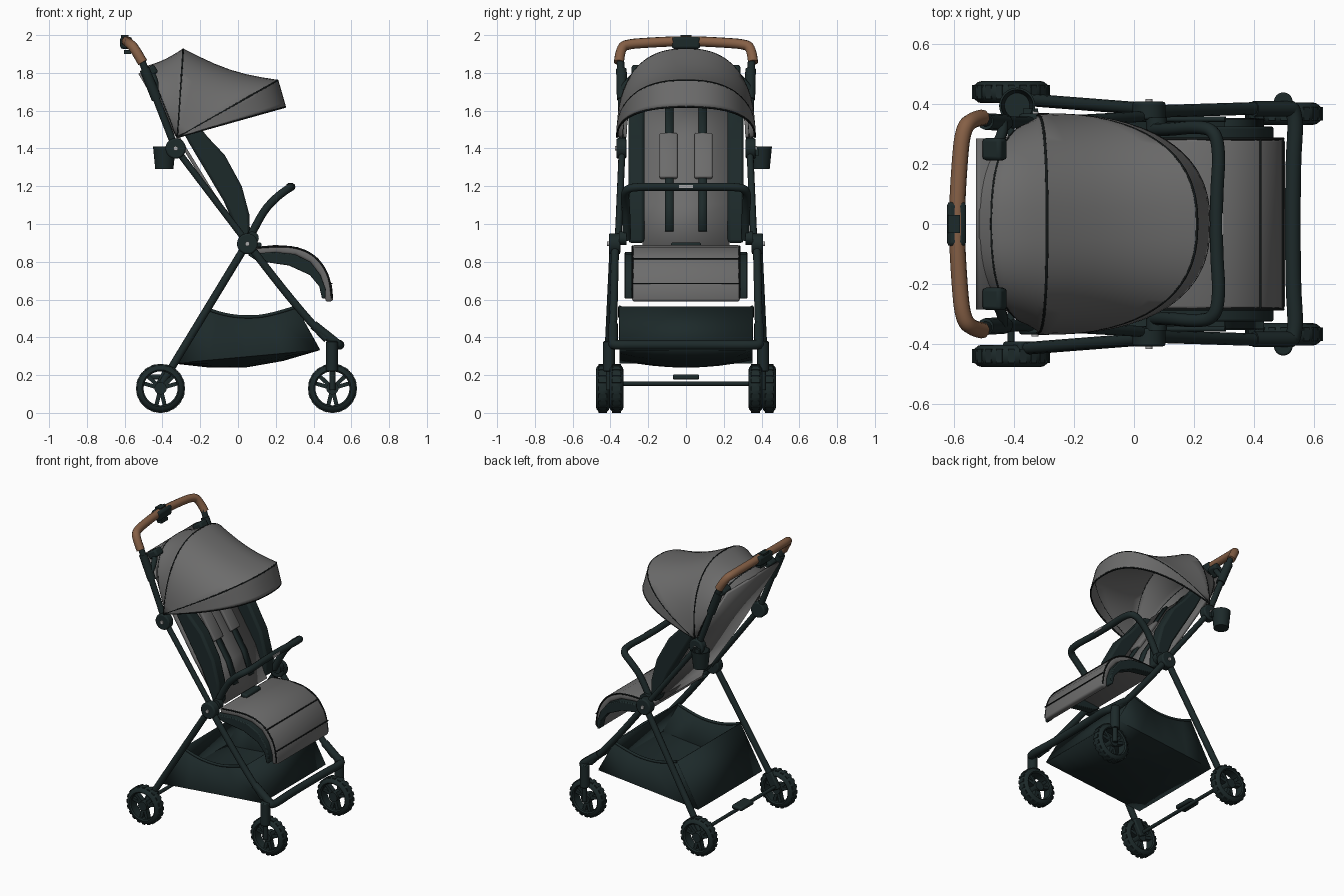
import bpy, bmesh
from math import sin, cos, pi, radians
from mathutils import Vector, Matrix

cube = bpy.data.objects.get("Cube")
if cube:
    bpy.data.objects.remove(cube)


def material(name, rgb):
    m = bpy.data.materials.new(name)
    m.use_nodes = True
    m.diffuse_color = (*rgb, 1)
    m.node_tree.nodes["Principled BSDF"].inputs["Base Color"].default_value = (*rgb, 1)
    return m


DARK = material("dark_frame", (0.012, 0.0225, 0.023))
GREY = material("grey_fabric", (0.15, 0.149, 0.148))
BROWN = material("brown_leather", (0.235, 0.115, 0.06))
BLACK = material("black_piping", (0.006, 0.008, 0.008))
SILVER = material("silver_metal", (0.4, 0.4, 0.4))


def finish(ob, mat, mirror=False, thick=0, bevel=0):
    """Assign the colour, apply modifiers and shade smoothly with sharp edges."""
    ob.data.materials.clear()
    ob.data.materials.append(mat)
    if thick:
        mod = ob.modifiers.new("thickness", "SOLIDIFY")
        mod.thickness, mod.offset = thick, 0
    if bevel:
        mod = ob.modifiers.new("bevel", "BEVEL")
        mod.width, mod.segments = bevel, 2
    if mirror:
        mod = ob.modifiers.new("mirror", "MIRROR")
        mod.use_axis = (False, True, False)
        mod.use_mirror_merge = False
    bpy.ops.object.select_all(action="DESELECT")
    ob.select_set(True)
    bpy.context.view_layer.objects.active = ob
    bpy.ops.object.shade_smooth_by_angle(angle=radians(40))
    return ob


def from_bmesh(name, bm, mat, **kw):
    bmesh.ops.recalc_face_normals(bm, faces=bm.faces)
    me = bpy.data.meshes.new(name)
    bm.to_mesh(me)
    bm.free()
    ob = bpy.data.objects.new(name, me)
    bpy.context.collection.objects.link(ob)
    return finish(ob, mat, **kw)


def tube(name, pts, r, mat=DARK, mirror=False):
    cu = bpy.data.curves.new(name, "CURVE")
    cu.dimensions = "3D"
    cu.bevel_depth, cu.bevel_resolution, cu.use_fill_caps = r, 3, True
    sp = cu.splines.new("NURBS")
    sp.points.add(len(pts) - 1)
    for p, co in zip(sp.points, pts):
        p.co = (*co, 1)
    sp.order_u = min(3, len(pts))
    sp.use_endpoint_u = True
    sp.resolution_u = 6
    ob = bpy.data.objects.new(name, cu)
    bpy.context.collection.objects.link(ob)
    bpy.ops.object.select_all(action="DESELECT")
    ob.select_set(True)
    bpy.context.view_layer.objects.active = ob
    bpy.ops.object.convert(target="MESH")
    return finish(bpy.context.object, mat, mirror)


def both(half):
    """Complete a path that runs to the middle with its mirror image."""
    return half + [(x, -y, z) for x, y, z in reversed(half)]


def loft(name, rows, mat, **kw):
    bm = bmesh.new()
    grid = [[bm.verts.new(p) for p in row] for row in rows]
    for a, b in zip(grid, grid[1:]):
        for i in range(len(a) - 1):
            bm.faces.new((a[i], a[i + 1], b[i + 1], b[i]))
    return from_bmesh(name, bm, mat, **kw)


def ribbon(name, pts, y0, y1, thick, mat, **kw):
    rows = [[(x, y0, z), (x, y1, z)] for x, z in pts]
    return loft(name, rows, mat, thick=thick, **kw)


def slab(name, outline, y0, y1, mat, **kw):
    bm = bmesh.new()
    face = bm.faces.new([bm.verts.new((x, y0, z)) for x, z in outline])
    new = bmesh.ops.extrude_face_region(bm, geom=[face])["geom"]
    bmesh.ops.translate(bm, vec=(0, y1 - y0, 0),
                        verts=[v for v in new if isinstance(v, bmesh.types.BMVert)])
    return from_bmesh(name, bm, mat, **kw)


def box(name, loc, size, mat=DARK, tilt=0, **kw):
    bm = bmesh.new()
    bmesh.ops.create_cube(bm, size=1, matrix=Matrix.Translation(loc)
                          @ Matrix.Rotation(tilt, 4, "Y") @ Matrix.Diagonal((*size, 1)))
    return from_bmesh(name, bm, mat, **kw)


def lathe(name, profile, loc, axis="Y", mat=DARK, closed=False, **kw):
    """Spin (radius, height) points around the given axis."""
    bm = bmesh.new()
    vs = [bm.verts.new((r, 0, h)) for r, h in profile]
    es = [bm.edges.new(p) for p in zip(vs, vs[1:] + (vs[:1] if closed else []))]
    bmesh.ops.spin(bm, geom=vs + es, cent=(0, 0, 0), axis=(0, 0, 1), angle=2 * pi, steps=32)
    bmesh.ops.remove_doubles(bm, verts=bm.verts, dist=1e-5)
    rot = Matrix.Rotation(-pi / 2, 4, "X") if axis == "Y" else Matrix()
    bm.transform(Matrix.Translation(loc) @ rot)
    return from_bmesh(name, bm, mat, **kw)


def disc(name, loc, r, w, axis="Y", **kw):
    return lathe(name, [(0, -w / 2), (r, -w / 2), (r, w / 2), (0, w / 2)], loc, axis, **kw)


# Wheels: tyre, low tread blocks, hub and split spokes
def wheel(name, x, y, z):
    side = [(0.09, 0.03), (0.098, 0.037), (0.11, 0.034), (0.122, 0.024), (0.129, 0.012)]
    section = side + [(r, -h) for r, h in reversed(side)]
    lathe(name + "_tyre", section, (x, y, z), closed=True, mirror=True)
    disc(name + "_hub", (x, y, z), 0.032, 0.066, mirror=True)
    bm = bmesh.new()
    centre = Matrix.Translation((x, y, z))
    for i in range(20):
        m = centre @ Matrix.Rotation(i * pi / 10, 4, "Y") @ Matrix.Translation((0.12, 0, 0))
        bmesh.ops.create_cube(bm, size=1, matrix=m @ Matrix.Diagonal((0.02, 0.046, 0.022, 1)))
    for i in range(3):
        for lean in (-0.24, 0.24):
            m = (centre @ Matrix.Rotation(i * 2 * pi / 3 + pi / 2 + lean, 4, "Y")
                 @ Matrix.Translation((0.058, 0, 0)) @ Matrix.Diagonal((0.085, 0.034, 0.021, 1)))
            bmesh.ops.create_cube(bm, size=1, matrix=m)
    from_bmesh(name + "_spokes_and_tread", bm, DARK, mirror=True)


wheel("rear_wheel", -0.41, 0.44, 0.13)
wheel("front_wheel", 0.5, 0.368, 0.13)

# Frame tubes
tube("upper_frame_tube", [(-0.33, 0.338, 1.4), (-0.44, 0.338, 1.68), (-0.515, 0.348, 1.88)], 0.02, mirror=True)
tube("middle_frame_tube", [(-0.33, 0.338, 1.4), (0.05, 0.36, 0.9)], 0.018, mirror=True)
tube("front_leg", [(0.05, 0.375, 0.9), (0.32, 0.383, 0.54), (0.47, 0.388, 0.39)], 0.021, mirror=True)
tube("rear_leg", [(0.05, 0.383, 0.9), (-0.4, 0.418, 0.16)], 0.021, mirror=True)
tube("front_crossbar", both([(0.4, 0.385, 0.465), (0.52, 0.385, 0.37), (0.53, 0.385, 0.36),
                             (0.54, 0.33, 0.36), (0.53, 0.2, 0.36)]), 0.026)
tube("rear_axle", [(-0.41, 0.43, 0.155), (-0.41, -0.43, 0.155)], 0.012)
box("brake_pedal", (-0.44, 0, 0.19), (0.08, 0.14, 0.028), bevel=0.01)
disc("upper_joint", (-0.33, 0.342, 1.4), 0.054, 0.052, mirror=True, bevel=0.008)
disc("main_joint", (0.05, 0.378, 0.895), 0.055, 0.06, mirror=True, bevel=0.008)
disc("upper_joint_pin", (-0.33, 0.366, 1.4), 0.012, 0.02, mat=SILVER, mirror=True)
disc("main_joint_pin", (0.05, 0.407, 0.895), 0.012, 0.02, mat=SILVER, mirror=True)
disc("front_swivel", (0.498, 0.408, 0.3), 0.031, 0.16, "Z", mirror=True, bevel=0.006)
tube("front_fork", [(0.5, 0.408, 0.28), (0.5, 0.408, 0.12)], 0.016, mirror=True)
box("rear_wheel_mount", (-0.385, 0.41, 0.185), (0.06, 0.035, 0.12), tilt=0.5, mirror=True, bevel=0.008)

# Handle
tube("handle_grip", both([(-0.505, 0.355, 1.855), (-0.55, 0.348, 1.935), (-0.573, 0.3, 1.953),
                          (-0.582, 0.2, 1.96), (-0.59, 0.07, 1.967)]), 0.027, BROWN)
box("handle_centre", (-0.592, 0, 1.959), (0.064, 0.15, 0.064), bevel=0.014)
box("fold_button", (-0.6, 0, 1.99), (0.04, 0.06, 0.02))
box("fold_trigger", (-0.585, 0, 1.91), (0.035, 0.07, 0.022))
tube("canopy_mount", [(-0.495, 0.342, 1.82), (-0.43, 0.338, 1.66)], 0.028, mirror=True)
tube("canopy_arm", [(-0.44, 0.34, 1.71), (-0.43, 0.31, 1.75), (-0.46, 0.26, 1.8)], 0.018, mirror=True)
box("canopy_clip", (-0.465, 0.25, 1.805), (0.075, 0.075, 0.05), tilt=-0.6, mirror=True, bevel=0.012)

# Backrest
ribbon("back_panel", [(0.03, 0.92), (-0.14, 1.17), (-0.3, 1.43), (-0.52, 1.8)], -0.285, 0.285, 0.018, GREY)
cushion = [(0.05, 0.88), (-0.03, 1.1), (-0.235, 1.43), (-0.35, 1.62)]
ribbon("back_cushion", cushion, -0.23, 0.23, 0.03, GREY)
slab("side_bolster", [(0.02, 0.9), (0.065, 0.9), (0.06, 1.05), (0.02, 1.2), (-0.07, 1.365), (-0.16, 1.46),
                      (-0.27, 1.6), (-0.36, 1.62), (-0.26, 1.43), (-0.075, 1.12)],
     0.22, 0.305, DARK, mirror=True, bevel=0.015)


def shifted(d, pts):
    return [(x + d * 0.85, z + d * 0.53) for x, z in pts]


ribbon("harness_strap", shifted(0.022, [(0.025, 0.95), *cushion[1:]]), 0.065, 0.11, 0.012, DARK, mirror=True)
ribbon("shoulder_pad", shifted(0.034, [(-0.115, 1.225), (-0.265, 1.46)]), 0.045, 0.14, 0.025, GREY,
       mirror=True, bevel=0.008)
box("harness_buckle", (0.1, 0, 0.885), (0.05, 0.16, 0.035), bevel=0.01)

# Seat and calf rest: padded top with lower dark side flaps
seat = [(0.06, 0.855), (0.2, 0.868), (0.31, 0.857), (0.395, 0.815), (0.45, 0.745), (0.477, 0.67), (0.484, 0.59)]
ribbon("seat_cushion", seat, -0.285, 0.285, 0.042, GREY, bevel=0.012)
flap = [(x - 0.012, z - 0.016) for x, z in seat[:-1]]
slab("seat_flap", flap + [(0.462, 0.605), (0.445, 0.605), (0.43, 0.67), (0.38, 0.73), (0.27, 0.78), (0.1, 0.805)],
     0.27, 0.325, DARK, mirror=True, bevel=0.006)
for i, (x, z) in enumerate([(0.422, 0.816), (0.497, 0.685)]):
    tube(f"seat_piping_{i}", [(x, -0.285, z), (x, 0.285, z)], 0.004, BLACK)
tube("seat_edge_piping", [(x + 0.013, 0.284, z + 0.017) for x, z in seat], 0.005, BLACK, mirror=True)

# Bumper bar
tube("bumper_bar", both([(0.06, 0.315, 0.92), (0.12, 0.315, 1.05), (0.2, 0.325, 1.14),
                         (0.27, 0.315, 1.19), (0.285, 0.23, 1.197), (0.275, 0.1, 1.197)]), 0.022)
box("bumper_plate", (0.296, 0, 1.199), (0.008, 0.075, 0.016), SILVER)
disc("bumper_mount", (0.075, 0.335, 0.925), 0.035, 0.04, mirror=True)

# Canopy: fabric stretched over arched bows that share one pivot
PIVOT = Vector((-0.32, 0, 1.46))


def bow(x, z, width):
    reach = Vector((x, 0, z)) - PIVOT
    arc = []
    for i in range(33):
        c, s = cos(i * pi / 32), max(sin(i * pi / 32), 0)
        y = width * (1 if c > 0 else -1) * abs(c) ** 0.82
        arc.append(PIVOT + reach * s ** 0.82 + Vector((0, y, 0)))
    return arc


tips = [(-0.515, 1.8, 0.315), (-0.475, 1.835, 0.335), (-0.29, 1.925, 0.362), (0.21, 1.76, 0.365), (0.25, 1.62, 0.365)]
rows = []
for a, b, sag in zip(tips, tips[1:], (0, 0.01, 0.03, 0)):
    for k in range(6):
        t = k / 6
        x, z, w = (p + (q - p) * t for p, q in zip(a, b))
        rows.append(bow(x, z - sag * sin(pi * t), w))
rows.append(bow(*tips[-1]))
loft("canopy", rows, GREY, thick=0.008)
for i, tip in enumerate(tips[1:]):
    tube(f"canopy_piping_{i}", bow(*tip), 0.0052, BLACK)

# Storage basket: straight lower edges with a floor that sags in the middle
W = 0.35
rim = [(-0.175, 0.555), (-0.1, 0.525), (0.03, 0.505), (0.17, 0.515), (0.305, 0.56)]
rows = []
for i, (x, z) in enumerate(rim):
    t = i / 4
    fx, fz, sag = -0.34 + 0.77 * t, 0.265 + 0.07 * t, 0.055 * sin(pi * t)
    floor = [(fx, W * k / 4, fz - sag * (1 - (k / 4) ** 2)) for k in range(-4, 5)]
    rows.append([(x, -W, z), *floor, (x, W, z)])
loft("basket_body", rows, DARK, thick=0.008)
for name, row in (("basket_back", rows[0]), ("basket_front", rows[-1])):
    loft(name, [[row[0], row[-1]], [row[1], row[-2]]], DARK, thick=0.008)
tube("basket_rim", [(x, W, z) for x, z in rim], 0.009, DARK, mirror=True)

# Cup holder on the left side
lathe("cup_holder", [(0, -0.06), (0.048, -0.06), (0.06, 0.06), (0.053, 0.06), (0.042, -0.05), (0, -0.05)],
      (-0.39, 0.395, 1.35), "Z")
box("cup_holder_bracket", (-0.345, 0.365, 1.38), (0.05, 0.04, 0.04))
